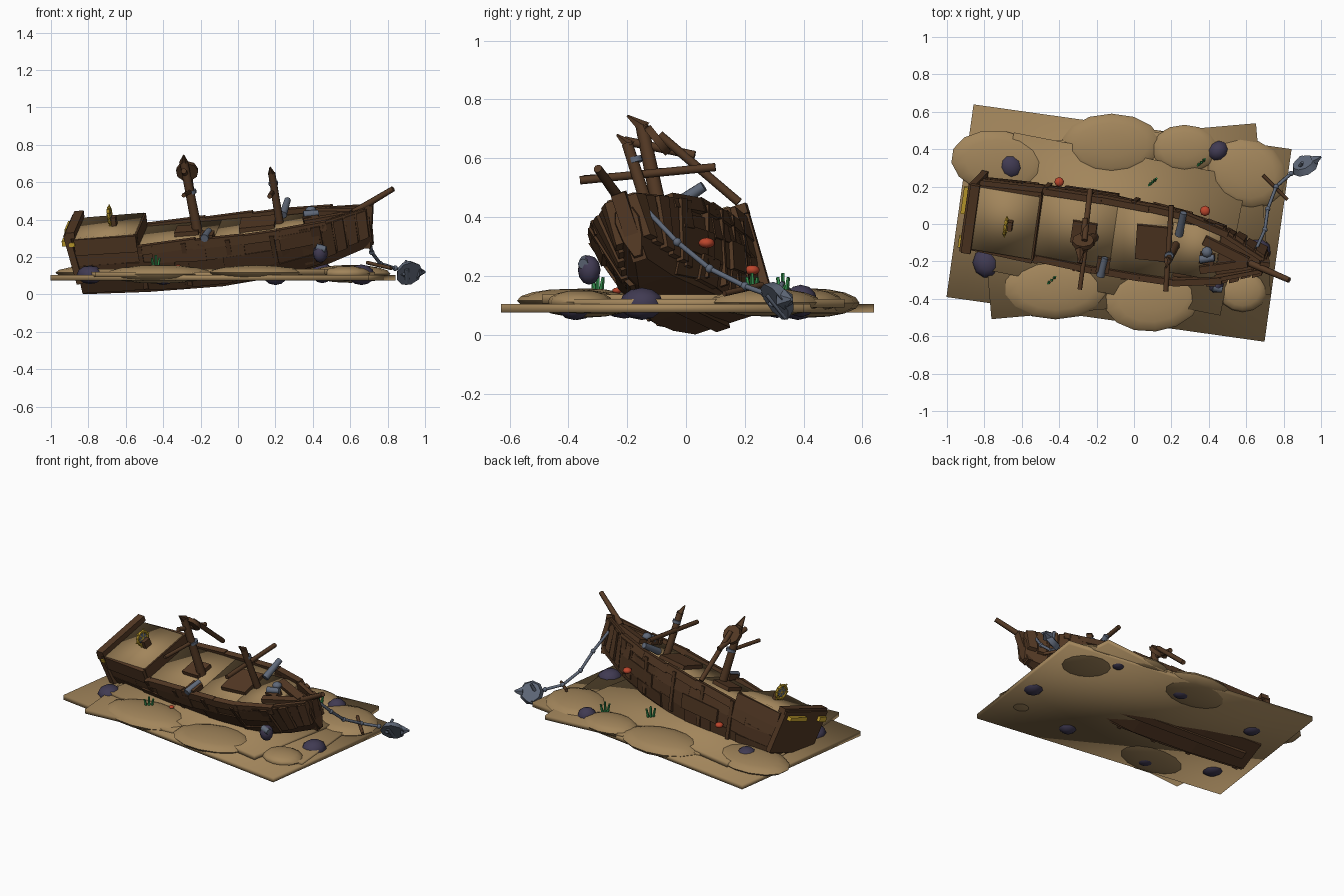
import bpy, bmesh, math, random
from mathutils import Matrix, Vector, Euler

if "Cube" in bpy.data.objects:
    bpy.data.objects.remove(bpy.data.objects["Cube"])

random.seed(4)
rad = math.radians


def mat(name, c):
    m = bpy.data.materials.new(name)
    m.diffuse_color = (*c, 1)
    m.use_nodes = True
    m.node_tree.nodes["Principled BSDF"].inputs["Base Color"].default_value = m.diffuse_color
    return m


SAND = mat("sand", (.36, .235, .105))
WOOD = mat("dark_wood", (.088, .041, .018))
ROCK = mat("violet_rock", (.052, .043, .085))
STEEL = mat("steel", (.115, .14, .19))
RED = mat("coral_red", (.50, .06, .025))
GREEN = mat("weed_green", (.035, .27, .075))
GOLD = mat("gold", (.62, .40, .03))

# The wreck lies yawed, bow up and rolled to one side
SHIP = (Matrix.Translation((-.10, -.073, .347)) @ Matrix.Rotation(rad(-9.5), 4, 'Z')
        @ Matrix.Rotation(rad(-4.5), 4, 'Y') @ Matrix.Rotation(rad(18), 4, 'X'))
WORLD = Matrix()


def finish(name, bm, m, frame=WORLD, smooth=None):
    bmesh.ops.recalc_face_normals(bm, faces=bm.faces)
    bm.transform(frame)
    me = bpy.data.meshes.new(name)
    bm.to_mesh(me)
    bm.free()
    me.materials.append(m)
    ob = bpy.data.objects.new(name, me)
    bpy.context.collection.objects.link(ob)
    if smooth:
        bpy.ops.object.select_all(action='DESELECT')
        ob.select_set(True)
        bpy.context.view_layer.objects.active = ob
        bpy.ops.object.shade_smooth_by_angle(angle=rad(smooth))
    return ob


def box(name, c, size, m, rot=(0, 0, 0), frame=WORLD, smooth=None):
    bm = bmesh.new()
    t = Matrix.LocRotScale(Vector(c), Euler([rad(a) for a in rot]), Vector(size))
    bmesh.ops.create_cube(bm, size=1, matrix=t)
    return finish(name, bm, m, frame, smooth)


def rod(name, p, q, r, m, r2=None, n=8, frame=WORLD):
    p, q = Vector(p), Vector(q)
    d = q - p
    t = Matrix.Translation((p + q) / 2) @ d.to_track_quat('Z', 'Y').to_matrix().to_4x4()
    bm = bmesh.new()
    bmesh.ops.create_cone(bm, cap_ends=True, segments=n, radius1=r,
                          radius2=r if r2 is None else r2, depth=d.length, matrix=t)
    return finish(name, bm, m, frame, 50)


def blob(name, c, size, m, rot=0, n=12, rings=8, frame=WORLD):
    bm = bmesh.new()
    t = Matrix.LocRotScale(Vector(c), Euler((0, 0, rad(rot))), Vector(size))
    bmesh.ops.create_uvsphere(bm, u_segments=n, v_segments=rings, radius=1, matrix=t)
    return finish(name, bm, m, frame, 60)


# Sand slabs, crossed at slight angles
box("sand_base", (-.08, .005, .090), (1.717, 1.04, .03), SAND, (0, 0, -8), smooth=180)
box("sand_layer", (-.055, .015, .107), (1.50, .92, .028), SAND, (0, 0, 5), smooth=180)
box("sand_top", (-.09, 0, .122), (1.27, .75, .03), SAND, (0, 0, -11), smooth=180)

# Sand mounds
for x, y, rx, ry, a, z, h in [(-.72, .33, .26, .17, -8, .116, .04), (-.12, .42, .27, .17, 0, .108, .05),
                              (.27, .40, .18, .13, 0, .116, .04), (.60, .27, .22, .185, -20, .110, .048),
                              (-.42, -.34, .29, .17, 0, .108, .05), (.10, -.40, .26, .175, 5, .116, .04),
                              (.58, -.36, .13, .11, 0, .112, .04)]:
    blob("sand_mound", (x, y, z), (rx, ry, h), SAND, a, 14)

# Rocks half buried in the sand
for x, y, z, r, h in [(-.66, .31, .115, .078, .058), (-.79, -.21, .105, .08, .05), (.45, .39, .115, .06, .055),
                      (.44, -.33, .22, .042, .05), (.66, -.15, .105, .078, .055), (-.40, -.37, .10, .07, .05),
                      (.20, -.38, .10, .065, .05), (-.05, .38, .10, .07, .05)]:
    blob("rock", (x, y, z), (r, r * .9, h), ROCK, x * 90, 9, 6)

# Hull stations: x, rail half width, bottom half width, rail height, bottom height
ST = [(-.76, .168, .105, .005, -.268), (-.4, .19, .125, 0, -.278), (0, .20, .13, 0, -.278),
      (.35, .19, .10, 0, -.255), (.58, .14, .06, .015, -.22), (.82, .028, .012, .05, -.15)]


def station(x):
    for a, b in zip(ST, ST[1:]):
        if x <= b[0]:
            break
    f = (x - a[0]) / (b[0] - a[0])
    return [u + (v - u) * f for u, v in zip(a, b)]


def side_pt(x, t, s, out=0):
    """Point on the hull side, t = 0 at the rail and 1 at the bottom."""
    _, wt, wb, zt, zb = station(x)
    w = wt + (wb - wt) * t + .02 * math.sin(math.pi * t) + out
    return Vector((x, s * w, zt + (zb - zt) * t))


bm = bmesh.new()
rows = []
for st in ST:
    pts = [side_pt(st[0], t, -1) for t in (0, .35, .7, 1)] + [side_pt(st[0], t, 1) for t in (1, .7, .35, 0)]
    rows.append([bm.verts.new(p - Vector((0, 0, .035)) if i in (0, 7) else p) for i, p in enumerate(pts)])
for a, b in zip(rows, rows[1:]):
    for i in range(8):
        j = (i + 1) % 8
        bm.faces.new((a[i], a[j], b[j], b[i]))
bm.faces.new(rows[0])
bm.faces.new(rows[-1])
finish("hull", bm, WOOD, SHIP)


def plank(name, x0, x1, t0, t1, s, th=.016, skew=0):
    bm = bmesh.new()
    quad = [(x0, t0 - skew), (x1, t0 + skew), (x1, t1 + skew), (x0, t1 - skew)]
    inner = [bm.verts.new(side_pt(x, t, s, -.012)) for x, t in quad]
    outer = [bm.verts.new(side_pt(x, t, s, th)) for x, t in quad]
    bm.faces.new(inner)
    bm.faces.new(outer)
    for i in range(4):
        j = (i + 1) % 4
        bm.faces.new((inner[i], inner[j], outer[j], outer[i]))
    finish(name, bm, WOOD, SHIP)


for s in (-1, 1):
    # Overlapping strakes along the sides
    for row, (t0, t1) in enumerate([(.02, .36), (.33, .66), (.64, .95)]):
        x = -.76
        while x < .5:
            e = min(x + random.uniform(.2, .3), .56)
            plank("strake", x, e, t0, t1, s, random.uniform(.006, .02), random.uniform(-.03, .03))
            x = e - .012
    # Upright bow slats and frames
    for i in range(6):
        x = .46 + i * .06
        plank("bow_slat", x, min(x + .05, .82), -.04, .85 - .03 * i, s, .018 + .008 * (i % 2))
    for x in (-.42, -.18, .06, .30):
        plank("frame", x, x + .025, -.02, .9, s, .026)
    # Rail beams
    for x0, x1, lift in [(-.42, -.1, .004), (-.12, .16, .010), (.14, .36, .014), (.34, .6, .018)]:
        p, q = side_pt(x0, 0, s), side_pt(x1, 0, s)
        c = (p + q) / 2
        yaw = math.degrees(math.atan2(q.y - p.y, q.x - p.x))
        box("rail", c + Vector((0, 0, lift - .015)), ((q - p).length, .035, .05), WOOD,
            (0, -2 + random.uniform(-2, 2), yaw), SHIP)
    box("castle_side", (-.59, s * .18, .018), (.34, .025, .09), WOOD, (0, 0, s * 3), SHIP)
    plank("bow_cheek", .50, .80, -.08, .18, s, .012)

# Decks
box("main_deck", (-.21, 0, -.018), (.45, .37, .03), SAND, frame=SHIP, smooth=180)
box("mid_deck", (.16, 0, -.014), (.34, .37, .03), SAND, (0, -1, 0), SHIP, 180)
box("fore_deck", (.43, 0, -.005), (.26, .28, .03), SAND, (0, -2, 0), SHIP, 180)
box("castle_deck", (-.59, 0, .04), (.33, .35, .066), SAND, frame=SHIP, smooth=180)
box("castle_front", (-.425, 0, .022), (.02, .365, .09), WOOD, frame=SHIP)
box("transom", (-.775, 0, -.045), (.035, .38, .28), WOOD, (0, -8, 0), SHIP)
box("stern_rail", (-.775, 0, .09), (.05, .385, .035), WOOD, frame=SHIP)
box("stern_trim", (-.813, .085, .052), (.045, .15, .024), GOLD, frame=SHIP)
box("stern_trim", (-.808, -.15, .045), (.035, .06, .03), GOLD, frame=SHIP)
box("stern_trim", (-.77, -.193, .04), (.03, .008, .022), GOLD, frame=SHIP)
box("keel", (-.2, 0, -.276), (1.0, .05, .03), WOOD, frame=SHIP)
box("hatch", (.21, .01, .008), (.19, .19, .035), WOOD, (0, 0, 4), SHIP)
box("mast_step", (-.17, 0, .006), (.13, .12, .03), WOOD, frame=SHIP)
box("bow_beam", (.60, .04, .035), (.26, .05, .03), WOOD, (0, 0, -18), SHIP)
box("bow_beam", (.60, -.05, .03), (.26, .04, .03), WOOD, (0, 0, 18), SHIP)
box("stem", (.80, 0, -.045), (.05, .05, .24), WOOD, (0, 10, 0), SHIP)

# Broken masts and yards
rod("main_mast", (-.215, -.07, .33), (-.29, -.15, .71), .027, WOOD, .022)
rod("main_mast_stub", (-.29, -.14, .70), (-.29, -.20, .745), .026, WOOD, .004, 5)
rod("crow_nest", (-.272, -.105, .652), (-.272, -.085, .668), .06, WOOD, .058, 9)
rod("fore_mast", (.225, -.11, .37), (.18, -.20, .65), .023, WOOD, .02)
rod("fore_mast_stub", (.18, -.19, .64), (.172, -.235, .68), .022, WOOD, .004, 5)
rod("fore_yard", (.20, .10, .57), (.17, -.36, .525), .014, WOOD)
rod("main_yard", (-.29, -.21, .66), (-.26, .03, .61), .015, WOOD)
rod("main_yard", (-.265, -.09, .68), (-.235, .18, .45), .015, WOOD)
rod("broken_spar", (-.29, -.35, .53), (-.255, -.10, .55), .012, WOOD)
rod("bowsprit", (.62, -.21, .44), (.83, -.30, .565), .019, WOOD, .015)
for p, r in [((-.25, -.105, .54), .03), ((.19, -.17, .585), .026)]:
    rod("mast_band", p, (p[0] - .003, p[1] - .005, p[2] + .018), r, STEEL)

# Ship's wheel
hub = Vector((-.58, 0, .128))
ring = [hub + Vector((0, math.cos(i * math.pi / 6), math.sin(i * math.pi / 6))) * .043 for i in range(12)]
for i in range(12):
    rod("wheel_rim", ring[i], ring[(i + 1) % 12], .009, GOLD, n=6, frame=SHIP)
for i in range(3):
    d = (ring[i * 2] - hub) * 1.35
    rod("wheel_spoke", hub - d, hub + d, .005, GOLD, n=6, frame=SHIP)
rod("wheel_plate", hub - Vector((.004, 0, 0)), hub + Vector((.004, 0, 0)), .032, STEEL, n=12, frame=SHIP)
box("wheel_stand", (-.56, 0, .09), (.025, .05, .06), WOOD, frame=SHIP)

# Deck cannons
for a, b in [((-.18, -.28, .30), (-.155, -.18, .34)), ((.24, -.06, .425), (.265, .06, .505)),
             ((.35, -.19, .425), (.43, -.18, .435)), ((.42, -.34, .25), (.47, -.35, .24))]:
    rod("cannon", a, b, .022, STEEL, .018)
blob("cannon_ball", (.39, -.15, .45), (.03, .03, .022), STEEL, 0, 8, 6)
box("cannon_cradle", (-.165, -.22, .312), (.07, .08, .035), WOOD, (18, 0, -9))
box("cannon_cradle", (.39, -.185, .41), (.08, .06, .03), WOOD, (18, 0, -9))

# Anchor, its cable and its stock
cable = [(.655, -.13, .42), (.70, -.03, .315), (.715, .08, .225), (.76, .20, .165), (.84, .27, .14)]
for p, q in zip(cable, cable[1:]):
    rod("anchor_cable", p, q, .009, STEEL)
    blob("cable_knot", q, (.015, .015, .015), STEEL, 0, 8, 6)
face = Vector((-.35, .75, .55)) * .018
mid = Vector((.91, .315, .12))
rod("anchor", mid - face, mid + face, .074, STEEL, .06, 9)
rod("anchor_tip", (.955, .335, .12), (1.0, .36, .12), .035, STEEL, .006, 6)
rod("anchor_arm", (.90, .28, .14), (.90, .35, .065), .014, STEEL, .022)
rod("anchor_arm", (.88, .29, .10), (.90, .33, .18), .014, STEEL, .008)
rod("anchor_stock", (.69, .26, .17), (.82, .13, .14), .010, WOOD)

# Coral and seaweed
for x, y, z, r in [(-.40, .225, .22, .026), (.38, .07, .312, .028), (-.32, -.235, .15, .016)]:
    blob("coral", (x, y, z), (r, r, r * .65), RED, 0, 8, 6)
for x, y in [(.36, .33), (-.44, -.30), (.10, .225)]:
    for k in (-1, 0, 1):
        rod("seaweed", (x + k * .012, y + k * .01, .14), (x + k * .020, y + k * .018, .21 - .015 * abs(k)),
            .009, GREEN, .006, 5)
